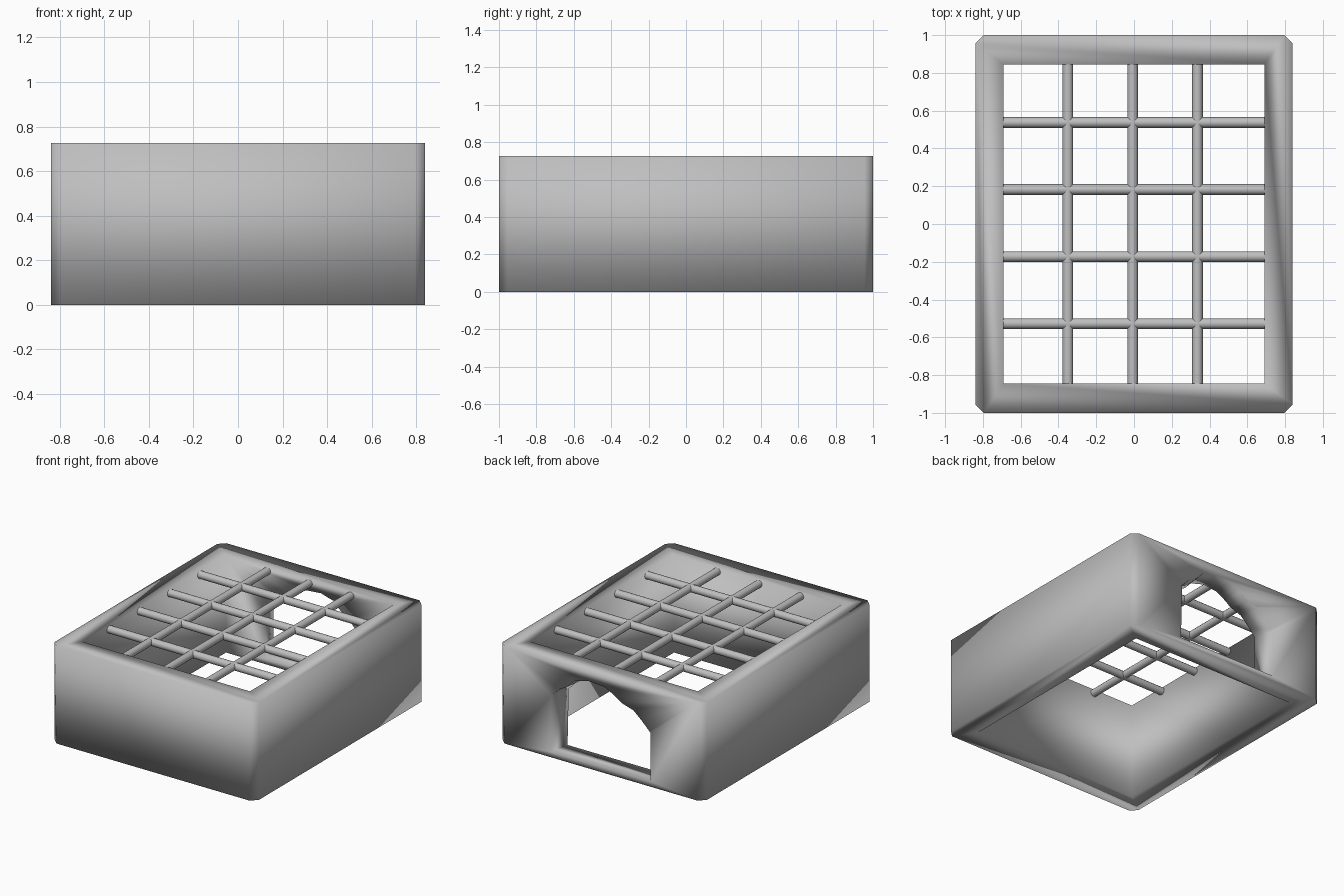
import bpy, bmesh, math
from mathutils import Matrix

cube = bpy.data.objects.get("Cube")
if cube:
    bpy.data.objects.remove(cube)

HX, HY, H = 0.84, 1.0, 0.726      # outer half sizes and height
IX, IY = 0.69, 0.845              # inner half sizes
BAR_R = 0.028

grey = bpy.data.materials.new("plain grey")
grey.use_nodes = True
grey.diffuse_color = (0.52, 0.52, 0.52, 1)
grey.node_tree.nodes["Principled BSDF"].inputs["Base Color"].default_value = (0.52, 0.52, 0.52, 1)


def finish(name, bm):
    bmesh.ops.recalc_face_normals(bm, faces=bm.faces)
    for f in bm.faces:
        f.smooth = True
    mesh = bpy.data.meshes.new(name)
    bm.to_mesh(mesh)
    bm.free()
    mesh.materials.append(grey)
    obj = bpy.data.objects.new(name, mesh)
    bpy.context.collection.objects.link(obj)
    return obj


def box(name, hx, hy, z0, z1, chamfer=0):
    bm = bmesh.new()
    bmesh.ops.create_cube(bm, size=1)
    for v in bm.verts:
        v.co = (v.co.x * 2 * hx, v.co.y * 2 * hy, z0 if v.co.z < 0 else z1)
    if chamfer:
        upright = [e for e in bm.edges if abs(e.verts[0].co.z - e.verts[1].co.z) > 0.1]
        bmesh.ops.bevel(bm, geom=upright, offset=chamfer, segments=1, affect='EDGES')
    return finish(name, bm)


def cut(target, cutter):
    mod = target.modifiers.new("cut_" + cutter.name, 'BOOLEAN')
    mod.operation = 'DIFFERENCE'
    mod.solver = 'EXACT'
    mod.object = cutter
    cutter.hide_render = True
    cutter.hide_set(True)


# Four thick walls, open above and below
walls = box("walls", HX, HY, 0, H, chamfer=0.045)
cut(walls, box("inner_space", IX, IY, -0.2, H + 0.2))

# Rough arched doorway through the back wall, above a low sill
arch = [(0.42, 0.04), (0.41, 0.46), (0.35, 0.52), (0.28, 0.56), (0.22, 0.62),
        (0.1, 0.65), (-0.03, 0.64), (-0.11, 0.6), (-0.17, 0.56), (-0.27, 0.53),
        (-0.34, 0.47), (-0.41, 0.4), (-0.41, 0.04)]
bm = bmesh.new()
rings = []
for y, narrow in ((IY - 0.1, 0.86), (HY + 0.05, 1.02)):
    rings.append([bm.verts.new((x * narrow, y, z)) for x, z in arch])
bm.faces.new(rings[0])
bm.faces.new(rings[1])
for i in range(len(arch)):
    j = (i + 1) % len(arch)
    bm.faces.new((rings[0][i], rings[0][j], rings[1][j], rings[1][i]))
cut(walls, finish("doorway_space", bm))


# Grate of round bars set level with the top
def bar(name, length, along_x, offset):
    bm = bmesh.new()
    bmesh.ops.create_cone(bm, cap_ends=True, segments=12, radius1=BAR_R,
                          radius2=BAR_R, depth=length)
    turn = Matrix.Rotation(math.pi / 2, 4, 'Y' if along_x else 'X')
    place = (0, offset, H - BAR_R) if along_x else (offset, 0, H - BAR_R)
    bmesh.ops.transform(bm, matrix=Matrix.Translation(place) @ turn, verts=bm.verts)
    obj = finish(name, bm)
    for p in obj.data.polygons:
        p.use_smooth = len(p.vertices) == 4


for i in range(3):
    bar(f"long_bar_{i + 1}", 2 * IY + 0.02, False, -0.007 + (i - 1) * 0.343)
for i in range(4):
    bar(f"cross_bar_{i + 1}", 2 * IX + 0.02, True, 0.005 + (i - 1.5) * 0.355)
